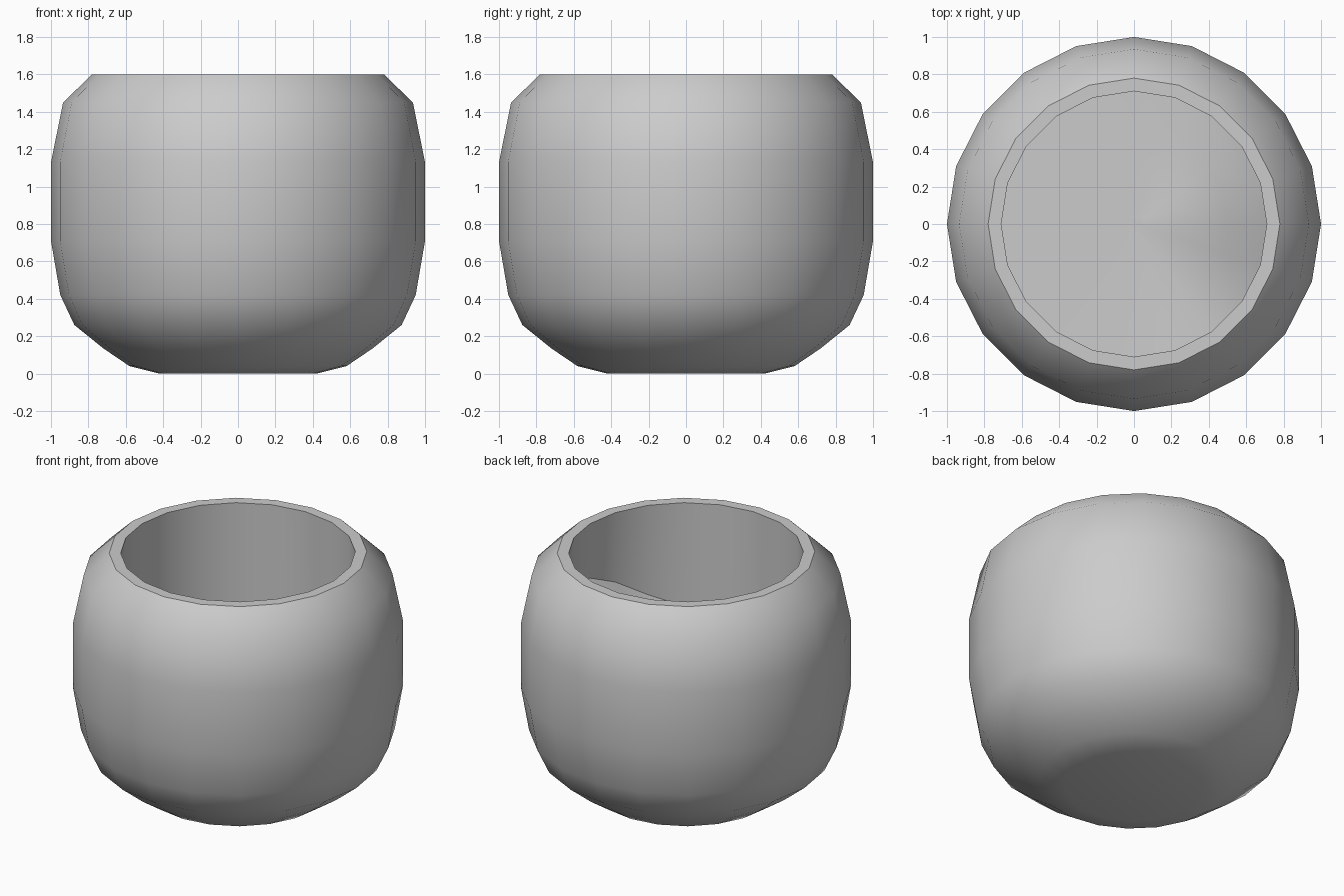
import bpy, bmesh, math

if "Cube" in bpy.data.objects:
    bpy.data.objects.remove(bpy.data.objects["Cube"])

SIDES = 20

def ring(bm, r, z):
    """Ring of vertices; z may be a function of radius and angle."""
    vs = []
    for i in range(SIDES):
        a = 2 * math.pi * i / SIDES
        h = z(r, a) if callable(z) else z
        vs.append(bm.verts.new((r * math.cos(a), r * math.sin(a), h)))
    return vs

def floor_height(r, a):
    """Inner floor, swelling up against the right wall."""
    d = math.degrees(math.atan2(math.sin(a - 0.14), math.cos(a - 0.14)))
    return 0.85 + 0.4 * math.exp(-(d / 45) ** 2) * (r / 0.71) ** 2

def lathe(name, profile, angle):
    bm = bmesh.new()
    rings = [ring(bm, r, z) for r, z in profile]
    for a, b in zip(rings, rings[1:]):
        for i in range(SIDES):
            j = (i + 1) % SIDES
            bm.faces.new((a[i], a[j], b[j], b[i]))
    # close the underside and the middle of the inner floor
    bm.faces.new(rings[0][::-1])
    bm.faces.new(rings[-1])
    bmesh.ops.recalc_face_normals(bm, faces=bm.faces[:])
    mesh = bpy.data.meshes.new(name)
    bm.to_mesh(mesh)
    bm.free()
    ob = bpy.data.objects.new(name, mesh)
    bpy.context.collection.objects.link(ob)
    bpy.context.view_layer.objects.active = ob
    ob.select_set(True)
    bpy.ops.object.shade_smooth_by_angle(angle=math.radians(angle))
    return ob

# Rounded pot: outer wall, flat rim, straight inner wall and floor
outer = [(0.42, 0.0), (0.58, 0.04), (0.72, 0.135), (0.875, 0.26), (0.95, 0.42),
         (1.0, 0.71), (1.0, 1.13), (0.935, 1.45), (0.78, 1.6)]
inner = [(0.71, 1.6), (0.71, floor_height), (0.5, floor_height),
         (0.25, floor_height), (0.05, floor_height)]
lathe("pot", outer + inner, 40)
